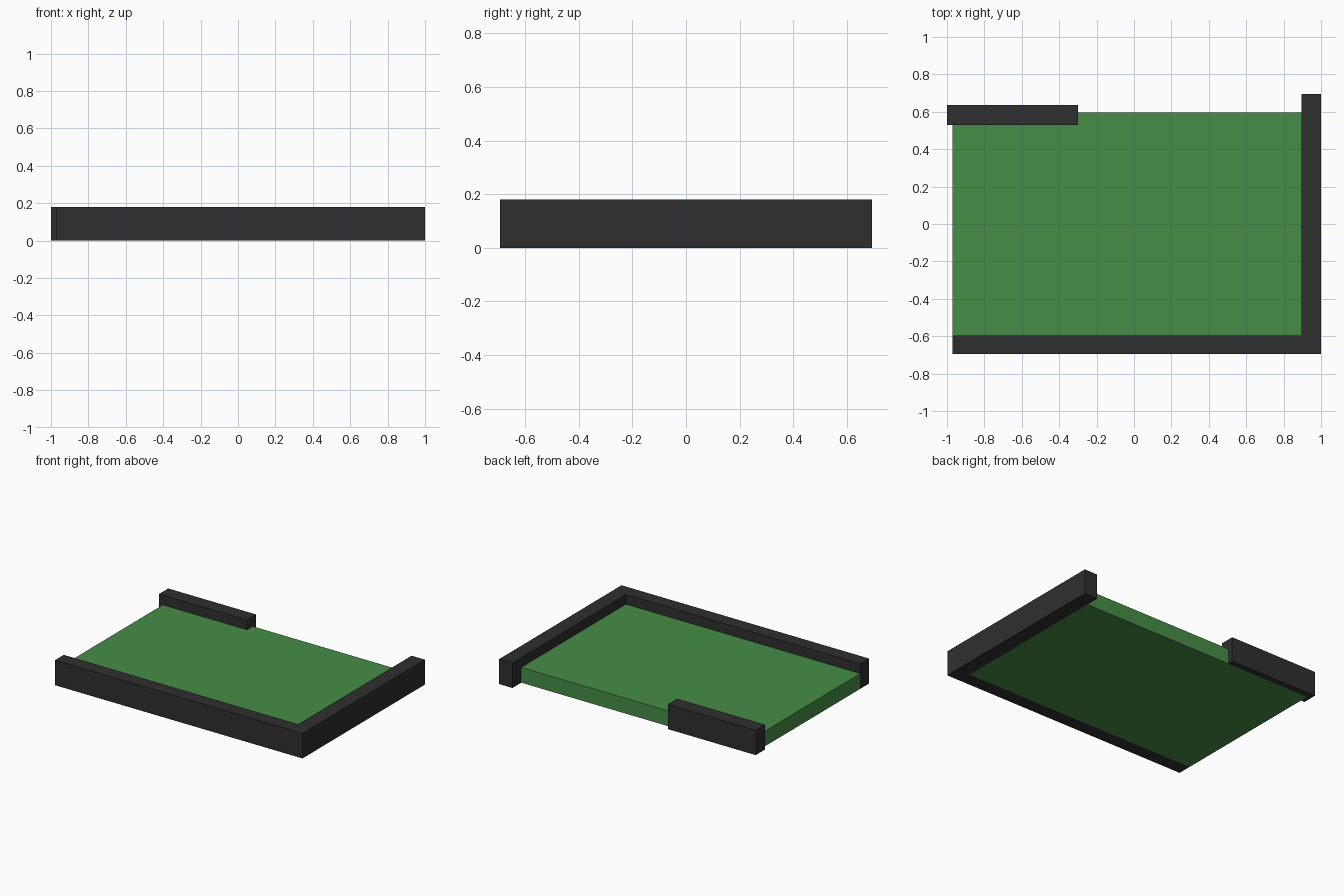
import bpy, bmesh

if "Cube" in bpy.data.objects:
    bpy.data.objects.remove(bpy.data.objects["Cube"])


def make_material(name, color):
    mat = bpy.data.materials.new(name)
    mat.diffuse_color = (*color, 1.0)
    mat.use_nodes = True
    mat.node_tree.nodes["Principled BSDF"].inputs["Base Color"].default_value = mat.diffuse_color
    return mat


def box(name, xs, ys, zs, mat):
    """Axis-aligned box from its min/max extents."""
    mesh = bpy.data.meshes.new(name)
    bm = bmesh.new()
    bmesh.ops.create_cube(bm, size=1.0)
    for v in bm.verts:
        for i, (lo, hi) in enumerate((xs, ys, zs)):
            v.co[i] = hi if v.co[i] > 0 else lo
    bm.to_mesh(mesh)
    bm.free()
    mesh.materials.append(mat)
    obj = bpy.data.objects.new(name, mesh)
    bpy.context.collection.objects.link(obj)
    return obj


green = make_material("grass green", (0.062, 0.27, 0.062))
black = make_material("charcoal", (0.028, 0.028, 0.029))

TOP = 0.18      # wall height
IN_X = 0.895    # inner face of the right wall
IN_Y = 0.595    # half depth of the floor

# Green floor slab
box("floor_slab", (-0.97, IN_X), (-IN_Y, IN_Y), (0, 0.11), green)
# Border walls along the front and right
box("front_wall", (-0.97, IN_X), (-0.695, -IN_Y), (0, TOP), black)
box("right_wall", (IN_X, 1.0), (-0.695, 0.695), (0, TOP), black)
# Short rail overlapping the back-left edge, raised a hair so the slab shows below
box("back_rail", (-1.0, -0.30), (0.53, 0.635), (0.001, TOP), black)
